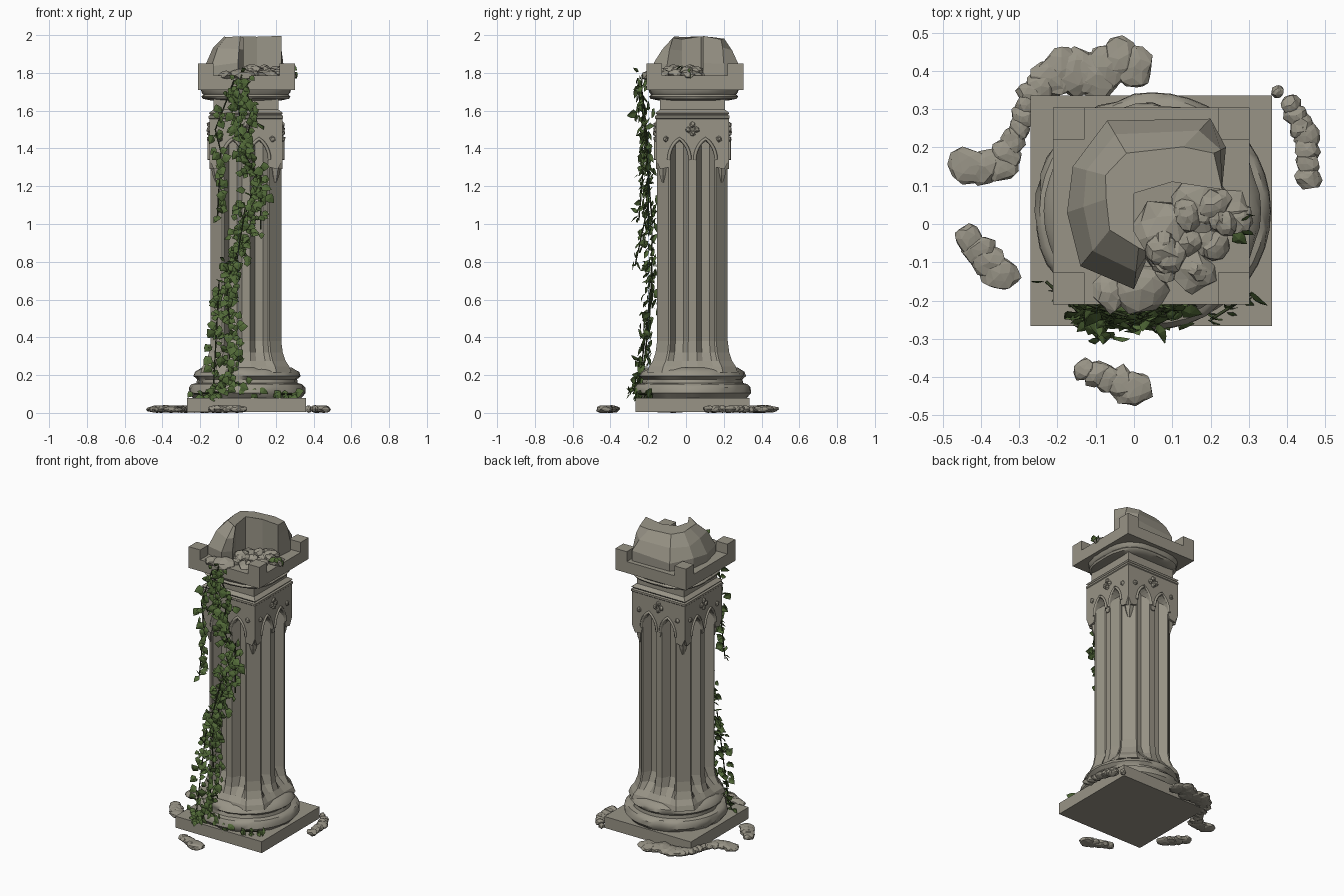
import bpy, bmesh, math, random
from mathutils import Vector, Matrix

if "Cube" in bpy.data.objects:
    bpy.data.objects.remove(bpy.data.objects["Cube"])

random.seed(7)
R = random.uniform
AX, AY = 0.042, 0.034          # column axis
SIGNS = [(x, y) for x in (-1, 1) for y in (-1, 1)]


def material(name, rgb):
    m = bpy.data.materials.new(name)
    m.diffuse_color = (*rgb, 1)
    m.use_nodes = True
    m.node_tree.nodes["Principled BSDF"].inputs["Base Color"].default_value = m.diffuse_color
    return m


STONE = material("weathered stone", (0.315, 0.295, 0.24))
LEAF = material("ivy green", (0.085, 0.145, 0.04))
DARK = material("dark ivy green", (0.068, 0.118, 0.032))
STEM = material("ivy stem", (0.04, 0.055, 0.022))


def finish(name, bm, mats, smooth=None):
    me = bpy.data.meshes.new(name)
    bm.to_mesh(me)
    bm.free()
    for m in mats:
        me.materials.append(m)
    if smooth:
        for p in me.polygons:
            p.use_smooth = True
        me.set_sharp_from_angle(angle=math.radians(smooth))
    ob = bpy.data.objects.new(name, me)
    bpy.context.collection.objects.link(ob)


def loft(name, groups, smooth=None):
    """Closed skins, each through a list of rings of equal length."""
    bm = bmesh.new()
    for rings in groups:
        rows = [[bm.verts.new(p) for p in ring] for ring in rings]
        n = len(rows[0])
        for a, b in zip(rows, rows[1:]):
            for i in range(n):
                j = (i + 1) % n
                bm.faces.new((a[i], a[j], b[j], b[i]))
        bm.faces.new(rows[0][::-1])
        bm.faces.new(rows[-1])
    bmesh.ops.recalc_face_normals(bm, faces=bm.faces)
    finish(name, bm, [STONE], smooth)


def rect(cx, cy, hx, hy, z):
    return [(cx - hx, cy - hy, z), (cx + hx, cy - hy, z), (cx + hx, cy + hy, z), (cx - hx, cy + hy, z)]


def square(cx, cy, h, z):
    return rect(cx, cy, h, h, z)


def circle(cx, cy, r, z, n=40, rough=0.0, power=2):
    """Ring of radius r; a higher power makes it squarer."""
    out = []
    for i in range(n):
        a = 2 * math.pi * i / n
        c, s = math.cos(a), math.sin(a)
        q = r / (abs(c) ** power + abs(s) ** power) ** (1 / power)
        q -= R(0, rough) if random.random() < 0.3 else 0
        out.append((cx + q * c, cy + q * s, z))
    return out


def side(k, u, d, z):
    """Point on column side k: u along the side, d out from the axis."""
    c, s = round(math.cos(k * math.pi / 2)), round(math.sin(k * math.pi / 2))
    return (AX + c * u + s * d, AY + s * u - c * d, z)


# plinth and rounded base mouldings
loft("plinth", [[rect(.045, .034, .315, .301, z) for z in (.005, .08)]])
base = [(.285, .075), (.31, .105), (.308, .135), (.295, .152), (.268, .158), (.265, .178),
        (.284, .195), (.276, .217), (.24, .24)]
loft("base_mouldings", [[circle(AX + .006, AY, r, z, 40, .014) for r, z in base]], 40)

# fluted shaft: two flutes per side, cut corners, flared foot
half = [(.022, 0), (.048, 1), (.09, 1), (.116, 0), (.126, 0)]
section = [(-u, d) for u, d in half[::-1]] + half
levels = [(.215, .24, 0), (.245, .23, 0), (.275, .21, .01), (.32, .195, .035), (.38, .187, .05), (1.565, .187, .05)]
loft("fluted_shaft", [[[side(k, u * h / .187, h - g * d, z) for k in range(4) for u, d in section]
                       for z, h, g in levels]])


# pointed arcade around the top of the shaft
def arch(c, hw=.049, spring=1.34, n=6):
    pts = []
    for i in range(n + 1):
        a = math.pi / 3 * i / n
        pts.append((hw - 2 * hw * (1 - math.cos(a)), spring + 2.3 * hw * math.sin(a)))
    return [(c - o, z) for o, z in pts] + [(c + o, z) for o, z in pts[-2::-1]]


left = [(-.193, 1.56), (-.193, 1.34), (-.17, 1.29), (-.125, 1.30)] + arch(-.069) + [(-.012, 1.31)]
outline = left + [(-u, z) for u, z in left[::-1]]
loft("arcade_panels", [[[side(k, u, d, z) for u, z in outline] for d in (.193, .14)] for k in range(4)])
loft("corner_corbels", [[circle(AX + sx * .155, AY + sy * .155, r, z, 6)
                         for r, z in ((.008, 1.22), (.022, 1.26), (.038, 1.34), (.038, 1.40))] for sx, sy in SIGNS])


def tubes(name, paths, r, mat):
    cu = bpy.data.curves.new(name, 'CURVE')
    cu.dimensions = '3D'
    cu.bevel_depth = r
    cu.bevel_resolution = 0
    cu.use_fill_caps = True
    for path in paths:
        sp = cu.splines.new('POLY')
        sp.points.add(len(path) - 1)
        for p, q in zip(sp.points, path):
            p.co = (*q, 1)
    cu.materials.append(mat)
    bpy.context.collection.objects.link(bpy.data.objects.new(name, cu))


tubes("arch_mouldings", [[side(k, u, .194, z) for u, z in arch(c, .056)]
                         for k in range(4) for c in (-.069, .069)], .009, STONE)


# rough stones: jittered flattened spheres, each (centre, radius, height)
def stones(name, items, jitter=.13, sub=2):
    bm = bmesh.new()
    for c, r, h in items:
        rot = Matrix.Rotation(R(0, 6), 3, 'Z')
        for v in bmesh.ops.create_icosphere(bm, subdivisions=sub, radius=1)['verts']:
            p = v.co * (1 + R(-jitter, jitter))
            v.co = Vector(c) + rot @ Vector((p.x * r * 1.05, p.y * r * .9, p.z * h))
            v.co.z = max(v.co.z, 0)
    finish(name, bm, [STONE])


# clover ornaments between the arches
clover = [(-.022, 1.5), (.022, 1.5), (0, 1.525), (0, 1.48), (-.14, 1.45), (.14, 1.45)]
stones("clover_ornaments", [(side(k, u, .192, z), .017, .018) for k in range(4) for u, z in clover], .1, 1)

# square neck with mouldings, rounded-square echinus
neck = [(.187, 1.55), (.197, 1.56), (.197, 1.572), (.188, 1.578), (.196, 1.588), (.172, 1.606), (.172, 1.69)]
loft("neck", [[square(AX, AY, h, z) for h, z in neck]])
echinus = [(.19, 1.655), (.228, 1.663), (.236, 1.675), (.225, 1.685), (.234, 1.695), (.24, 1.715)]
loft("echinus", [[circle(AX, .04, r, z, 40, .006, 3) for r, z in echinus]], 40)

# capital slab with raised corner blocks
CX, CY = .045, .047
loft("capital_slab", [[square(CX, CY, .257, z) for z in (1.71, 1.785)]])
loft("corner_blocks", [[square(CX + sx * .2155, CY + sy * .2155, .0415, z) for z in (1.77, 1.85)] for sx, sy in SIGNS])

# broken stone crown: foot (x, y) and how far the rim leans to the middle
crown = [(-.175, .03, .5), (-.16, .15, .45), (-.07, .27, .5), (.20, .275, .42), (.24, .20, .15), (.23, .09, 0),
         (.10, .11, 0), (0, .08, 0), (0, -.02, 0), (.03, -.10, .15), (0, -.17, .4), (-.14, -.11, .45)]


def lean(f, z, dz):
    return [(x + (.03 - x) * k * f, y + (.1 - y) * k * f, z + R(-dz, dz)) for x, y, k in crown]


loft("broken_crown", [[lean(0, 1.76, 0), lean(0, 1.845, .012), lean(.42, 1.925, .012), lean(1, 1.987, .013)]])
rubble = [(.08, -.02, .09), (.17, .05, .08), (.24, .03, .06), (.02, -.17, .07), (-.06, -.18, .05), (.15, -.12, .06)]
stones("crown_rubble", [((x, y, 1.787), r, r * .45) for x, y, r in rubble] +
       [((R(.05, .27), R(-.16, .08), R(1.787, 1.82)), R(.025, .05), .025) for _ in range(18)], .16)


# flat fragments lying around the plinth: runs of overlapping stones (x, y, radius)
def run(*pts):
    out = []
    for a, b in zip(pts, pts[1:]):
        n = max(1, round(math.dist(a[:2], b[:2]) / .035))
        out += [Vector(a).lerp(Vector(b), i / n) for i in range(n)]
    return out + [Vector(pts[-1])]


fragments = run((0, .41, .055), (-.04, .43, .055), (-.1, .39, .065), (-.19, .4, .065), (-.27, .34, .035),
                (-.30, .25, .03), (-.35, .15, .045), (-.43, .15, .055))
fragments += run((-.43, -.04, .04), (-.35, -.13, .05)) + run((-.13, -.38, .03), (0, -.43, .05))
fragments += run((.375, .345, .018)) + run((.41, .31, .028), (.45, .23, .037), (.455, .12, .033))
stones("ground_fragments", [((x, y, .02), r, .02) for x, y, r in fragments], .14)


# ivy: strands with leaves scattered round them
def sample(path, step):
    out = []
    for a, b in zip(path, path[1:]):
        a, b = Vector(a), Vector(b)
        n = max(1, int((b - a).length / step))
        out += [a.lerp(b, i / n) for i in range(n)]
    return out + [Vector(path[-1])]


def add_leaf(bm, p, size):
    d = Vector((R(-1, 1), R(-.6, .3), R(-1.3, .4))).normalized()
    n = Vector((R(-.6, .6), -1, R(-.2, 1)))
    s = d.cross(n).normalized() * size * .45
    n = s.cross(d).normalized() * size * .12
    pts = [p, p + d * size * .3 + s, p + d * size * .6 + s * .75, p + d * size,
           p + d * size * .6 - s * .75, p + d * size * .3 - s, p + d * size * .45 + n]
    v = [bm.verts.new(q) for q in pts]
    m = int(random.random() < .3)
    for i in range(6):
        bm.faces.new((v[i], v[(i + 1) % 6], v[6])).material_index = m


stems = []
leaves = bmesh.new()


def strand(step, w, *path):
    """Stem along the path, one leaf every step, spread sideways by w."""
    stems.append(path)
    for p in sample(path, step):
        q = p + Vector((random.gauss(0, w * .75), random.gauss(-.002, w * .5), random.gauss(0, .015)))
        q.z = max(q.z, .06)
        add_leaf(leaves, q, R(.032, .064))


# main growth from the capital down to the plinth
strand(.006, .036, (.02, -.23, 1.79), (0, -.24, 1.7), (.02, -.21, 1.4))
strand(.007, .036, (.02, -.21, 1.4), (.10, -.2, 1.25), (.03, -.18, 1.02), (-.03, -.18, .75))
strand(.0065, .036, (-.03, -.18, .8), (-.06, -.185, .62), (-.04, -.2, .45), (-.05, -.23, .2), (-.08, -.28, .1))
# loose hanging side strands
strand(.02, .018, (-.02, -.24, 1.76), (-.12, -.21, 1.5), (-.09, -.22, 1.38), (-.11, -.25, 1.02))
strand(.016, .02, (.03, -.24, 1.74), (.08, -.22, 1.6), (.03, -.2, 1.38))
strand(.02, .018, (.12, -.2, 1.3), (.12, -.2, .97))
strand(.018, .02, (.04, -.2, 1.1), (-.01, -.27, .78))
strand(.02, .02, (-.10, -.18, .7), (-.13, -.25, .13))
# creepers on the plinth and the capital
strand(.018, .015, (-.06, -.25, .18), (.12, -.26, .1))
strand(.011, .016, (.2, -.25, .1), (.31, -.18, .1))
strand(.016, .014, (-.23, -.15, .1), (-.1, -.27, .11))
strand(.014, .012, (.28, .03, 1.8), (.26, -.02, 1.81))
tubes("ivy_stems", stems, .004, STEM)
finish("ivy_leaves", leaves, [LEAF, DARK])
